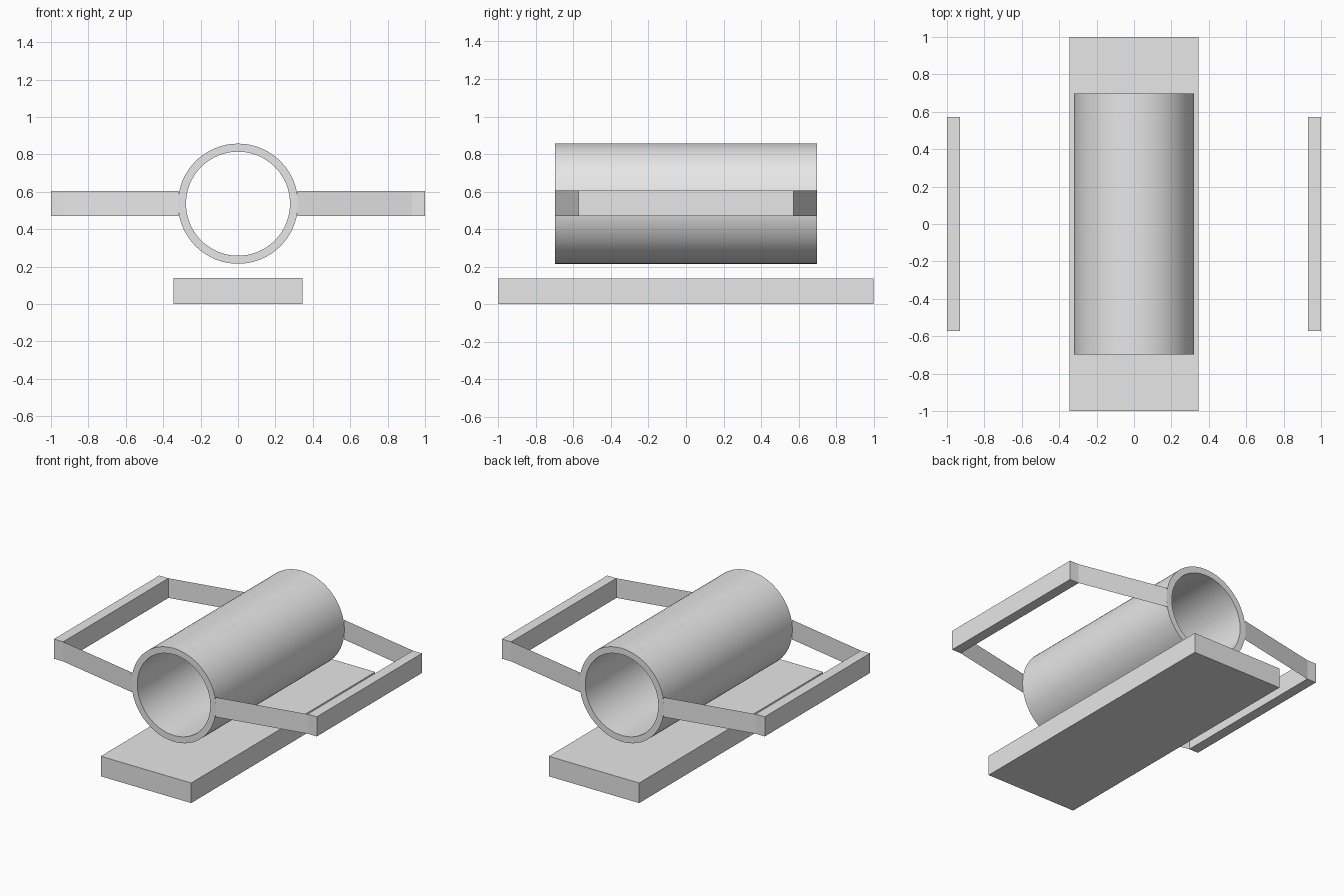
import bpy
import bmesh
from mathutils import Matrix

cube = bpy.data.objects.get("Cube")
if cube:
    bpy.data.objects.remove(cube, do_unlink=True)

grey = bpy.data.materials.new("plain_grey")
grey.use_nodes = True
grey.diffuse_color = (0.8, 0.8, 0.8, 1)
grey.node_tree.nodes["Principled BSDF"].inputs["Base Color"].default_value = (0.8, 0.8, 0.8, 1)

BAR_LOW, BAR_HIGH = 0.47, 0.605
BAR_IN, BAR_END = 0.93, 0.572
TUBE_R, TUBE_HOLE, TUBE_END, TUBE_Z = 0.321, 0.278, 0.698, 0.536


def add_object(name, bm):
    mesh = bpy.data.meshes.new(name)
    bm.to_mesh(mesh)
    bm.free()
    mesh.materials.append(grey)
    obj = bpy.data.objects.new(name, mesh)
    bpy.context.collection.objects.link(obj)
    return obj


def box(name, low, high):
    bm = bmesh.new()
    bmesh.ops.create_cube(bm, size=1)
    bmesh.ops.scale(bm, vec=[b - a for a, b in zip(low, high)], verts=bm.verts)
    bmesh.ops.translate(bm, vec=[(a + b) / 2 for a, b in zip(low, high)], verts=bm.verts)
    return add_object(name, bm)


def sheet(name, start, end):
    """Thin upright strut between two plan points, without thickness."""
    bm = bmesh.new()
    corners = [(*start, BAR_LOW), (*end, BAR_LOW), (*end, BAR_HIGH), (*start, BAR_HIGH)]
    bm.faces.new([bm.verts.new(c) for c in corners])
    return add_object(name, bm)


# Base slab
box("base_slab", (-0.344, -1, 0), (0.344, 1, 0.138))

# Hollow tube: a rectangular wall profile spun around the y axis
bm = bmesh.new()
profile = [(TUBE_R, -TUBE_END), (TUBE_R, TUBE_END), (TUBE_HOLE, TUBE_END), (TUBE_HOLE, -TUBE_END)]
ring = [bm.verts.new((r, y, TUBE_Z)) for r, y in profile]
edges = [bm.edges.new((ring[i - 1], ring[i])) for i in range(len(ring))]
bmesh.ops.spin(bm, geom=ring + edges, cent=(0, 0, TUBE_Z), axis=(0, 1, 0),
               angle=6.2831853, steps=96, use_merge=True)
bmesh.ops.remove_doubles(bm, verts=bm.verts, dist=0.0001)
bmesh.ops.recalc_face_normals(bm, faces=bm.faces)
tube = add_object("tube", bm)
bpy.ops.object.select_all(action='DESELECT')
tube.select_set(True)
bpy.context.view_layer.objects.active = tube
bpy.ops.object.shade_smooth_by_angle(angle=0.6)

# Side bars, each held by a front and a back strut
for side, sx in (("left", 1), ("right", -1)):
    xs = sorted((sx * BAR_IN, sx))
    box(side + "_side_bar", (xs[0], -BAR_END, BAR_LOW), (xs[1], BAR_END, BAR_HIGH))
    for end, sy in (("front", -1), ("back", 1)):
        points = [(sx * (TUBE_R - 0.003), sy * TUBE_END), (sx * BAR_IN, sy * BAR_END)]
        # Keep the strut normals pointing outward
        if sx * sy > 0:
            points.reverse()
        sheet(f"{side}_{end}_strut", *points)
